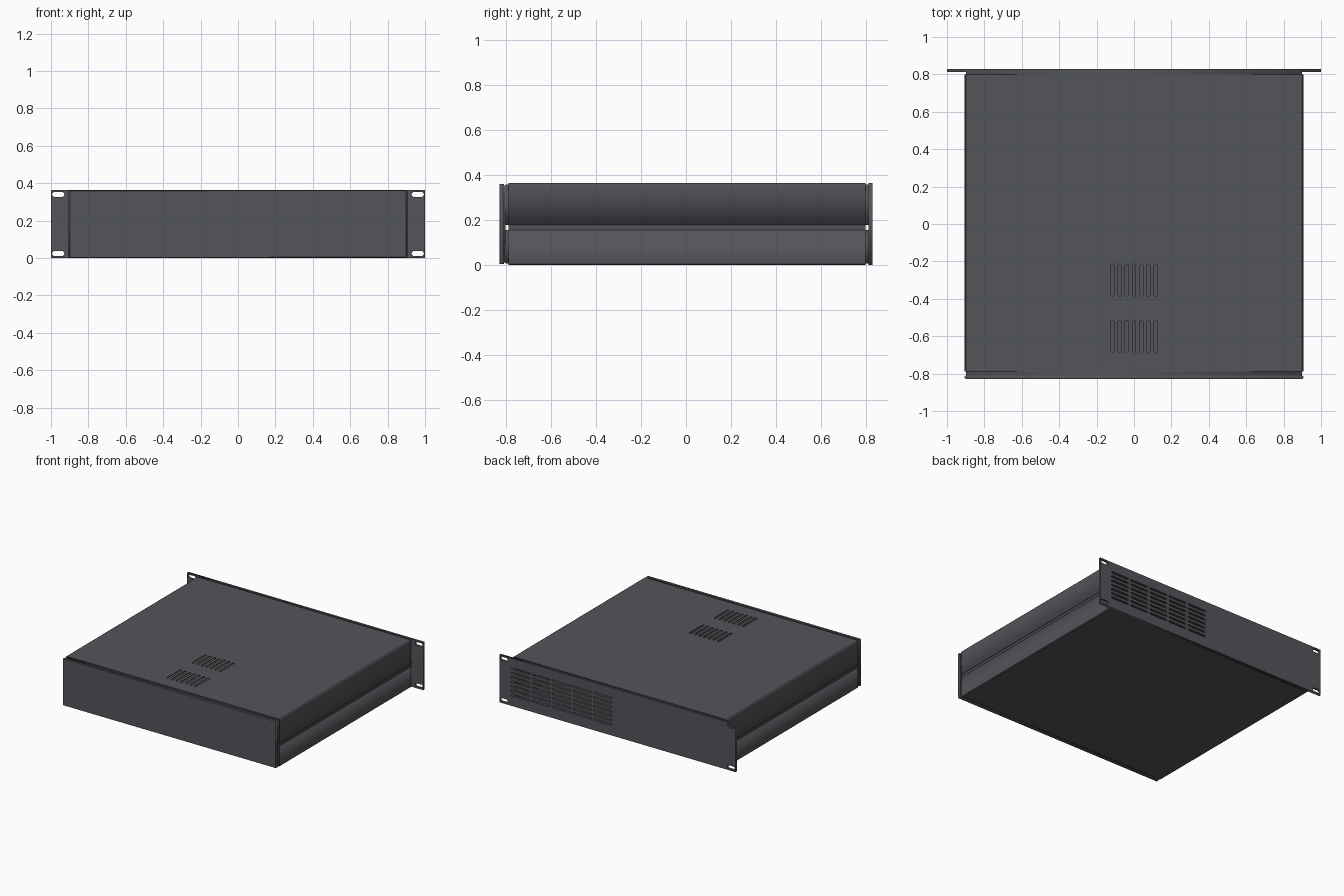
import bpy, bmesh, math

if "Cube" in bpy.data.objects:
    bpy.data.objects.remove(bpy.data.objects["Cube"])

metal = bpy.data.materials.new("dark grey metal")
metal.diffuse_color = (0.088, 0.09, 0.1, 1)
metal.use_nodes = True
metal.node_tree.nodes["Principled BSDF"].inputs["Base Color"].default_value = metal.diffuse_color

# axis -> how profile (u, v) and depth w map to x, y, z
AXES = {"x": lambda u, v, w: (w, u, v),
        "y": lambda u, v, w: (u, w, v),
        "z": lambda u, v, w: (u, v, w)}


def sheet(name, loops, a, b, axis, chamfer=0):
    """Fill the outline loops[0] with holes loops[1:] and extrude from a to b."""
    cu = bpy.data.curves.new(name, "CURVE")
    cu.dimensions = "2D"
    cu.fill_mode = "BOTH"
    cu.extrude = 0.5
    for pts in loops:
        sp = cu.splines.new("POLY")
        sp.points.add(len(pts) - 1)
        for p, (u, v) in zip(sp.points, pts):
            p.co = (u, v, 0, 1)
        sp.use_cyclic_u = True
    tmp = bpy.data.objects.new(name, cu)
    bpy.context.collection.objects.link(tmp)
    dg = bpy.context.evaluated_depsgraph_get()
    me = bpy.data.meshes.new_from_object(tmp.evaluated_get(dg))
    bpy.data.objects.remove(tmp)
    bpy.data.curves.remove(cu)
    bm = bmesh.new()
    bm.from_mesh(me)
    bmesh.ops.remove_doubles(bm, verts=bm.verts, dist=1e-5)
    for v in bm.verts:
        v.co = AXES[axis](v.co.x, v.co.y, a + (v.co.z + 0.5) * (b - a))
    bmesh.ops.recalc_face_normals(bm, faces=bm.faces)
    bm.to_mesh(me)
    bm.free()
    me.materials.clear()
    me.materials.append(metal)
    ob = bpy.data.objects.new(name, me)
    bpy.context.collection.objects.link(ob)
    if chamfer:
        m = ob.modifiers.new("chamfer", "BEVEL")
        m.width = chamfer
        m.limit_method = "ANGLE"
        m.angle_limit = math.radians(60)
    return ob


def rect(u0, u1, v0, v1):
    return [(u0, v0), (u1, v0), (u1, v1), (u0, v1)]


def slot(cu, cv, w, h, n=5):
    """Stadium-shaped hole."""
    r = min(w, h) / 2
    dx, dy = w / 2 - r, h / 2 - r
    pts = []
    for q, (sx, sy) in enumerate([(1, 1), (-1, 1), (-1, -1), (1, -1)]):
        for i in range(n):
            t = math.pi / 2 * (q + (i + 0.5) / n)
            pts.append((cu + sx * dx + r * math.cos(t), cv + sy * dy + r * math.sin(t)))
    return pts


H = 0.364             # overall height
W = 0.905             # half width of the body
Y0, Y1 = -0.789, 0.799  # ends of the covers
T = 0.006             # sheet thickness
R = 0.010             # bend radius
SPLIT_LO, SPLIT_HI = 0.155, 0.178

# Top cover with two groups of vents, and plain bottom cover
vents = [slot((i - 3) * 0.039, y, 0.018, 0.17) for y in (-0.6, -0.3) for i in range(7)]
sheet("top_cover", [rect(-W + R, W - R, Y0, Y1)] + vents, H - T, H, "z")
sheet("bottom_cover", [rect(-W + R, W - R, Y0, Y1)], 0, T, "z")


# Side walls with a rounded bend into the covers
def wall_profile(side, top):
    arc = [math.pi / 2 * i / 4 for i in range(5)]
    outer = [(W - R + R * math.sin(t), R - R * math.cos(t)) for t in arc]
    inner = [(W - R + (R - T) * math.sin(t), R - (R - T) * math.cos(t)) for t in arc]
    end = H - SPLIT_HI if top else SPLIT_LO
    pts = outer + [(W, end), (W - T, end)] + inner[::-1]
    return [(side * x, H - z if top else z) for x, z in pts]


for side, word in ((-1, "left"), (1, "right")):
    sheet(word + "_upper_wall", [wall_profile(side, True)], Y0, Y1, "y")
    sheet(word + "_lower_wall", [wall_profile(side, False)], Y0, Y1, "y")
    # Recessed rail seen in the seam between the halves
    sheet(word + "_side_rail", [rect(Y0, Y1, 0.13, 0.20)],
          side * (W - T - 0.012), side * (W - T), "x")

# Folded lips at both ends of the upper and lower halves
for end, ya, yb in (("rear", -0.803, Y0), ("front", Y1, 0.812)):
    for half, z0, z1, flip in (("lower", T, SPLIT_LO, 1), ("upper", SPLIT_HI, H - T, -1)):
        a, b, c = 0.897, 0.86, 0.03
        lip = [(-a, z0), (a, z0), (a, z1), (b, z1), (b, z0 + c), (-b, z0 + c), (-b, z1), (-a, z1)]
        if flip < 0:
            lip = [(x, z0 + z1 - z) for x, z in lip]
        sheet(f"{end}_{half}_lip", [lip], ya, yb, "y")

# Rack panel with mounting slots and a grille of vents
holes = [slot(sx * 0.961, z, 0.065, 0.027) for sx in (-1, 1) for z in (0.0245, 0.3405)]
grille = [slot(0.125 + c * 0.174, 0.084 + r * 0.0335, 0.157, 0.014)
          for c in range(5) for r in range(7)]
sheet("rack_panel", [rect(-1, 1, 0, H)] + holes + grille, 0.812, 0.829, "y")

# Plain end panel with a folded inner flange
sheet("end_panel", [rect(-W, W, 0.003, H - 0.003)], -0.829, -0.811, "y", 0.005)
sheet("end_panel_flange", [rect(-W + 0.008, W - 0.008, 0.010, H - 0.010),
                           rect(-0.86, 0.86, 0.04, H - 0.04)], -0.811, -0.803, "y")
